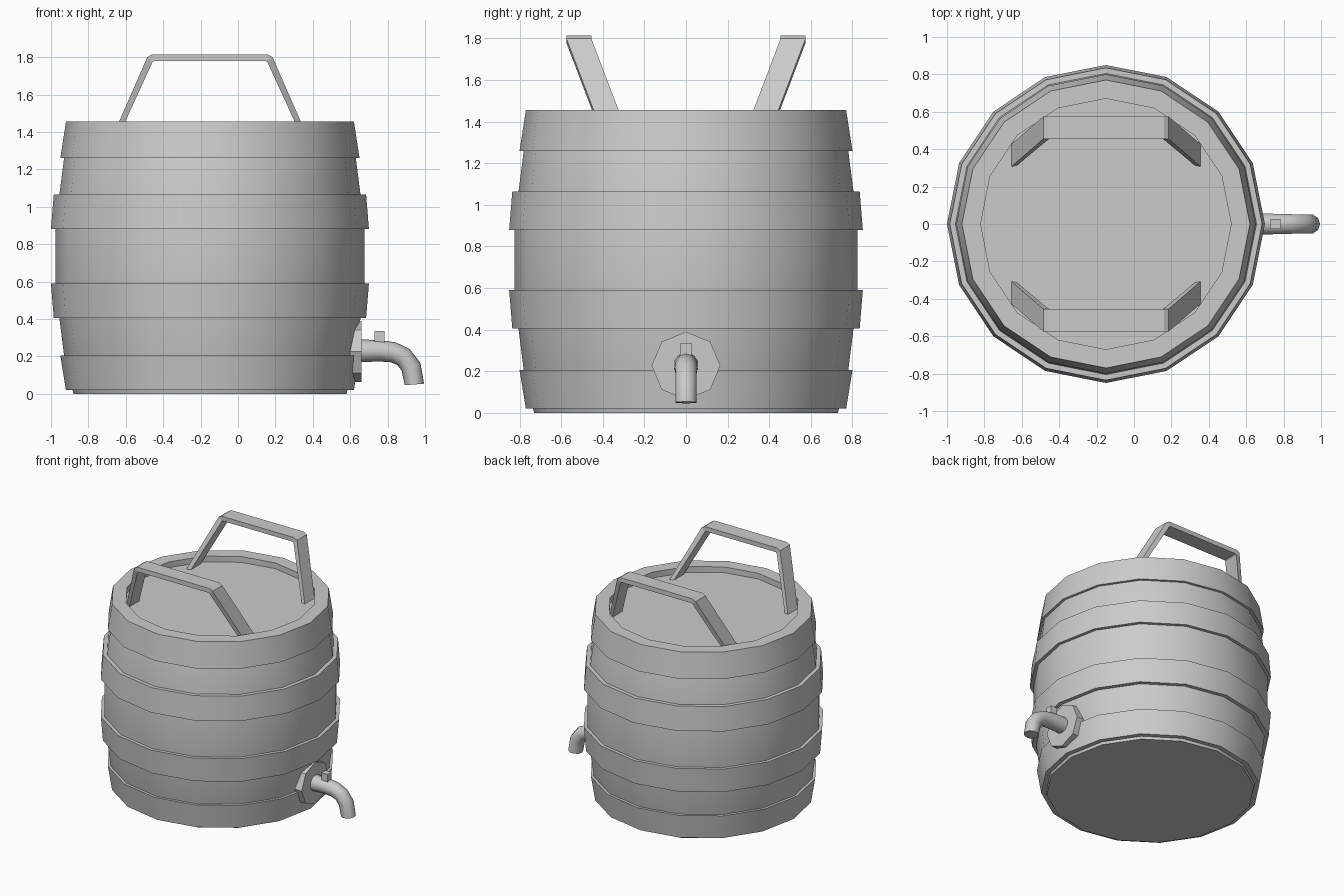
import bpy, bmesh
from math import sin, cos, pi, radians
from mathutils import Vector

if "Cube" in bpy.data.objects:
    bpy.data.objects.remove(bpy.data.objects["Cube"])

CX = -0.15   # barrel axis
SIDES = 16


def finish(name, bm, angle=None):
    bmesh.ops.remove_doubles(bm, verts=bm.verts, dist=1e-5)
    bmesh.ops.recalc_face_normals(bm, faces=bm.faces)
    mesh = bpy.data.meshes.new(name)
    bm.to_mesh(mesh)
    bm.free()
    ob = bpy.data.objects.new(name, mesh)
    bpy.context.collection.objects.link(ob)
    if angle:
        bpy.ops.object.select_all(action='DESELECT')
        ob.select_set(True)
        bpy.context.view_layer.objects.active = ob
        bpy.ops.object.shade_smooth_by_angle(angle=radians(angle))
    return ob


def skin(bm, rings, loop=False, caps=True):
    """Join equal rings of points with quads; optionally cap the ends."""
    vs = [[bm.verts.new(p) for p in r] for r in rings]
    pairs = list(zip(vs, vs[1:])) + ([(vs[-1], vs[0])] if loop else [])
    for a, b in pairs:
        for i in range(len(a)):
            j = (i + 1) % len(a)
            bm.faces.new((a[i], a[j], b[j], b[i]))
    if caps and not loop:
        bm.faces.new(vs[0])
        bm.faces.new(vs[-1])


def lathe(name, profile, loop=False):
    bm = bmesh.new()
    rings = [[(CX + r * cos(2 * pi * i / SIDES), r * sin(2 * pi * i / SIDES), z)
              for i in range(SIDES)] for r, z in profile]
    skin(bm, rings, loop)
    return finish(name, bm, 30)


# Barrel body with recessed lid
lathe("barrel_body", [(.73, 0), (.735, .02), (.78, .205), (.805, .405), (.825, .59),
                      (.825, .88), (.805, 1.065), (.78, 1.26), (.74, 1.41)])

# Hoops: outer radius and height at bottom and top, inner radius
for name, r0, z0, r1, z1, ri in (
        ("bottom_hoop", .77, .02, .80, .205, .72),
        ("lower_hoop", .835, .405, .85, .59, .79),
        ("upper_hoop", .85, .88, .835, 1.065, .79)):
    lathe(name, [(ri, z0), (r0, z0), (r1, z1), (ri, z1)], True)
lathe("top_hoop", [(.67, 1.39), (.67, 1.455), (.77, 1.455), (.80, 1.26), (.75, 1.26)], True)

# Splayed handle, mirrored front to back
outer = [(.36, 1.40), (.185, 1.80), (.16, 1.815)]
inner = [(.328, 1.40), (.158, 1.772), (.148, 1.78)]


def both_sides(half):
    return half + [(-.30 - x, z) for x, z in reversed(half)]


def lean(z):
    return .455 - .38 * max(1.80 - z, 0)


bm = bmesh.new()
rings = []
for (xo, zo), (xi, zi) in zip(both_sides(outer), both_sides(inner)):
    rings.append([(xo, lean(zo), zo), (xo, lean(zo) + .12, zo),
                  (xi, lean(zi) + .128, zi), (xi, lean(zi) + .008, zi)])
skin(bm, rings)
handle = finish("handles", bm)
mirror = handle.modifiers.new("Mirror", 'MIRROR')
mirror.use_axis = (False, True, False)

# Octagonal tap plate
bm = bmesh.new()
skin(bm, [[(x, .165 * sin(pi * i / 4), .227 + .163 * cos(pi * i / 4))
           for i in range(8)] for x in (.56, .66)])
finish("tap_plate", bm)

# Curved spout: x, z, radius along the path
path = [(.62, .23, .062), (.76, .23, .057), (.83, .222, .055), (.885, .197, .054),
        (.925, .145, .054), (.943, .05, .052)]
bm = bmesh.new()
rings = []
for k, (x, z, r) in enumerate(path):
    a, b = path[max(k - 1, 0)], path[min(k + 1, len(path) - 1)]
    t = Vector((b[0] - a[0], 0, b[1] - a[1])).normalized()
    if k == len(path) - 1:
        t = Vector((0.08, 0, -1)).normalized()
    n = Vector((-t.z, 0, t.x))
    rings.append([Vector((x, 0, z)) + r * (n * cos(2 * pi * i / 10)
                  + Vector((0, sin(2 * pi * i / 10), 0))) for i in range(10)])
skin(bm, rings)
finish("tap_spout", bm, 40)

# Small square tap knob
bm = bmesh.new()
skin(bm, [[(x, y, z) for x, y in ((.73, -.026), (.782, -.026), (.782, .026), (.73, .026))]
          for z in (.24, .335)])
finish("tap_knob", bm)
